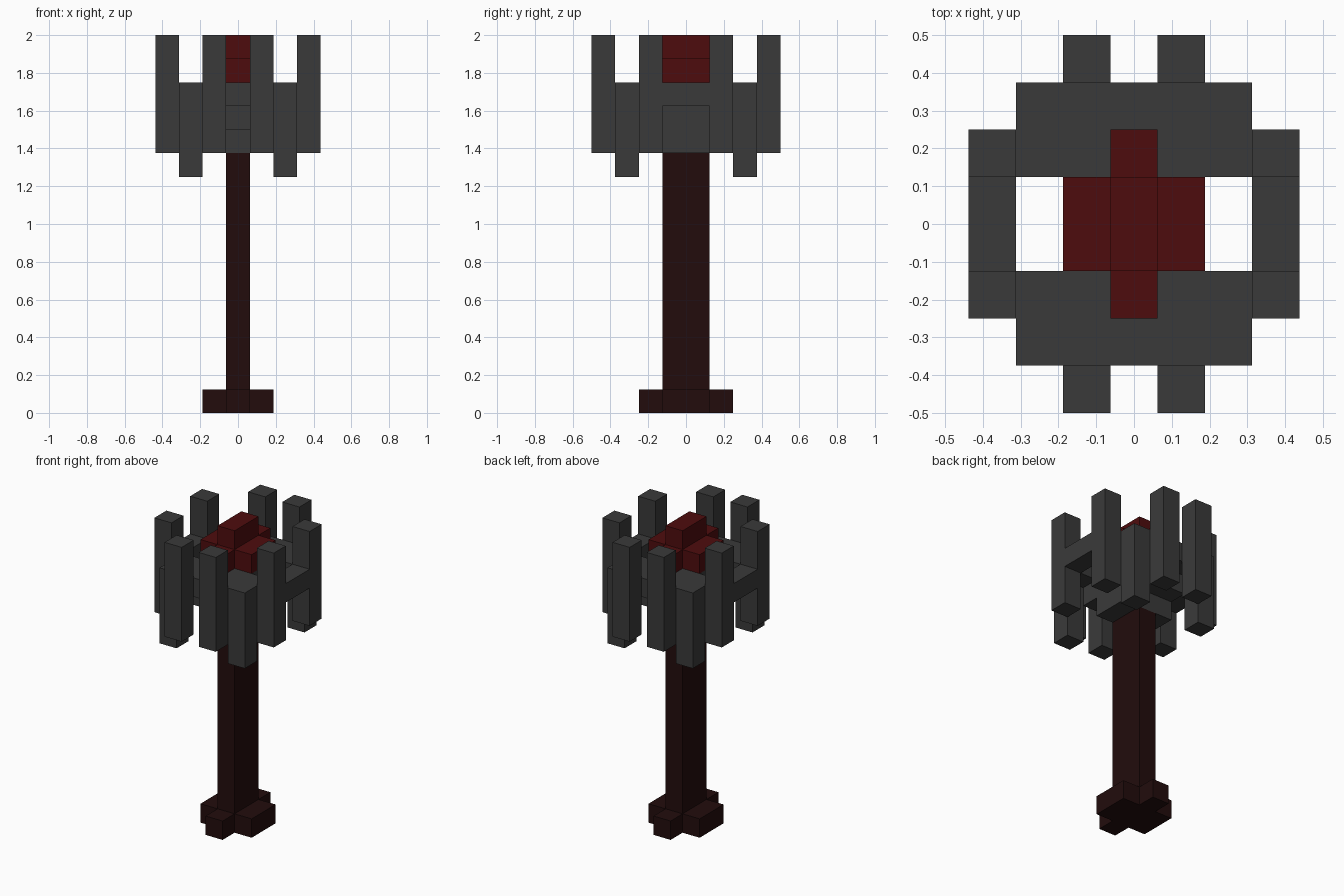
import bpy
import bmesh

cube = bpy.data.objects.get("Cube")
if cube:
    bpy.data.objects.remove(cube, do_unlink=True)

U = 0.0625  # half of one block


def material(name, rgb):
    m = bpy.data.materials.new(name)
    m.use_nodes = True
    m.diffuse_color = (*rgb, 1)
    bsdf = next(n for n in m.node_tree.nodes if n.type == 'BSDF_PRINCIPLED')
    bsdf.inputs["Base Color"].default_value = (*rgb, 1)
    bsdf.inputs["Roughness"].default_value = 0.9
    return m


STONE = material("dark grey stone", (0.042, 0.042, 0.042))
WOOD = material("dark brown wood", (0.016, 0.0038, 0.0038))
EMBER = material("deep red ember", (0.076, 0.0038, 0.0042))


def box(name, mat, x0, x1, y0, y1, z0, z1):
    """Box with limits given in half-block units."""
    bm = bmesh.new()
    bmesh.ops.create_cube(bm, size=1)
    for v in bm.verts:
        v.co.x = (x1 if v.co.x > 0 else x0) * U
        v.co.y = (y1 if v.co.y > 0 else y0) * U
        v.co.z = (z1 if v.co.z > 0 else z0) * U
    me = bpy.data.meshes.new(name)
    bm.to_mesh(me)
    bm.free()
    me.materials.append(mat)
    ob = bpy.data.objects.new(name, me)
    bpy.context.collection.objects.link(ob)
    return ob


def cross(name, mat, z0, z1):
    """Plus-shaped slab: a wide block with a narrow arm at front and back."""
    box(name + "_middle", mat, -3, 3, -2, 2, z0, z1)
    box(name + "_front_arm", mat, -1, 1, -4, -2, z0, z1)
    box(name + "_back_arm", mat, -1, 1, 2, 4, z0, z1)


# Foot and shaft
cross("foot", WOOD, 0, 2)
box("shaft", WOOD, -1, 1, -2, 2, 2, 22)

# Stepped bowl
box("bowl_bottom", STONE, -3, 3, -2, 2, 22, 24)
box("bowl_middle", STONE, -3, 3, -4, 4, 24, 26)
box("bowl_rim", STONE, -3, 3, -6, 6, 26, 28)

# Glowing heap
cross("ember_heap", EMBER, 28, 30)
box("ember_peak", EMBER, -1, 1, -2, 2, 30, 32)

# Crown of posts around the bowl, repeated in the four quarters
for sx, side in ((1, "left"), (-1, "right")):
    for sy, end in ((-1, "front"), (1, "back")):
        def quarter(name, x0, x1, y0, y1, z0, z1):
            xs, ys = sorted((sx * x0, sx * x1)), sorted((sy * y0, sy * y1))
            box(f"{end}_{side}_{name}", STONE, *xs, *ys, z0, z1)
        quarter("end_post", 1, 3, 6, 8, 22, 32)
        quarter("corner_post", 3, 5, 4, 6, 20, 28)
        quarter("side_post", 5, 7, 2, 4, 22, 32)
        quarter("rim_link", 3, 5, 2, 4, 26, 28)
    # Bar joining the two side posts
    box(f"{side}_side_bar", STONE, *sorted((sx * 5, sx * 7)), -2, 2, 26, 28)
